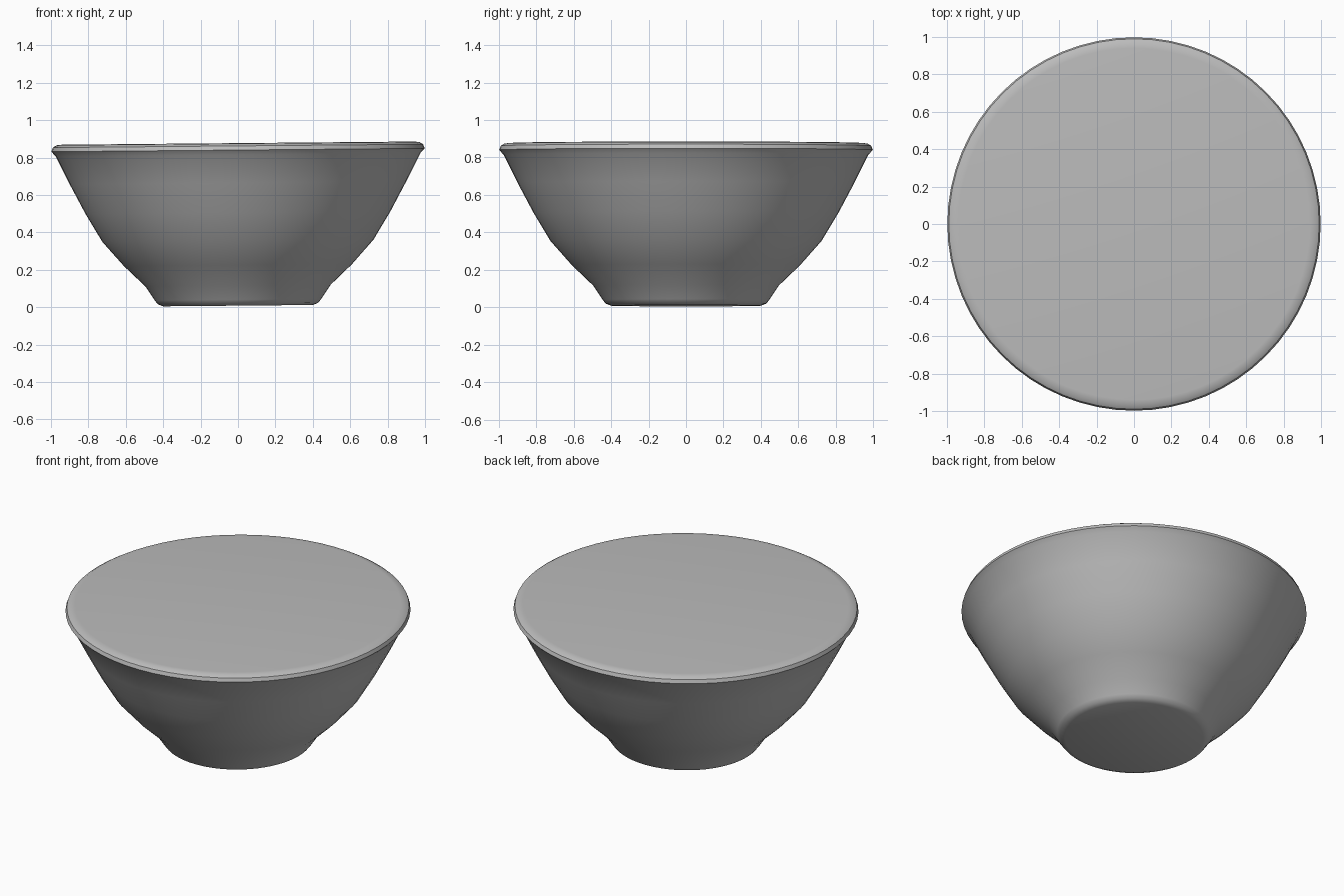
import bpy, bmesh, math
from mathutils import Matrix

cube = bpy.data.objects.get("Cube")
if cube:
    bpy.data.objects.remove(cube, do_unlink=True)

SEGMENTS = 64
TILT = 0.009  # slight lean of the rim and foot

# Single clay colour
grey = bpy.data.materials.new("plain_grey")
grey.use_nodes = True
colour = (0.5, 0.5, 0.5, 1)
grey.diffuse_color = colour
bsdf = next(n for n in grey.node_tree.nodes if n.type == 'BSDF_PRINCIPLED')
bsdf.inputs["Base Color"].default_value = colour
bsdf.inputs["Roughness"].default_value = 0.8

# Radius and height from the foot, up the flared wall, over the rounded rim
profile = [(0, 0.008), (0.40, 0.008), (0.43, 0.02), (0.445, 0.04),
           (0.495, 0.115), (0.61, 0.225), (0.725, 0.355), (0.815, 0.505),
           (0.90, 0.665), (0.975, 0.815), (0.998, 0.84), (0.99, 0.862),
           (0.97, 0.874), (0.94, 0.877), (0, 0.877)]

# Spin the profile into a closed, filled bowl
bm = bmesh.new()
verts = [bm.verts.new((r, 0, z)) for r, z in profile]
edges = [bm.edges.new(pair) for pair in zip(verts, verts[1:])]
bmesh.ops.spin(bm, geom=verts + edges, cent=(0, 0, 0), axis=(0, 0, 1),
               angle=math.tau, steps=SEGMENTS, use_duplicate=False)
bmesh.ops.remove_doubles(bm, verts=bm.verts, dist=0.0005)
bmesh.ops.recalc_face_normals(bm, faces=bm.faces)

# Lean the bowl slightly towards +x
lean = Matrix.Identity(4)
lean[2][0] = TILT
bm.transform(lean)

mesh = bpy.data.meshes.new("filled_bowl")
bm.to_mesh(mesh)
bm.free()
mesh.materials.append(grey)
bowl = bpy.data.objects.new("filled_bowl", mesh)
bpy.context.collection.objects.link(bowl)

# Smooth wall with crisp foot and rim edges
bpy.ops.object.select_all(action='DESELECT')
bowl.select_set(True)
bpy.context.view_layer.objects.active = bowl
bpy.ops.object.shade_smooth_by_angle(angle=math.radians(35))
